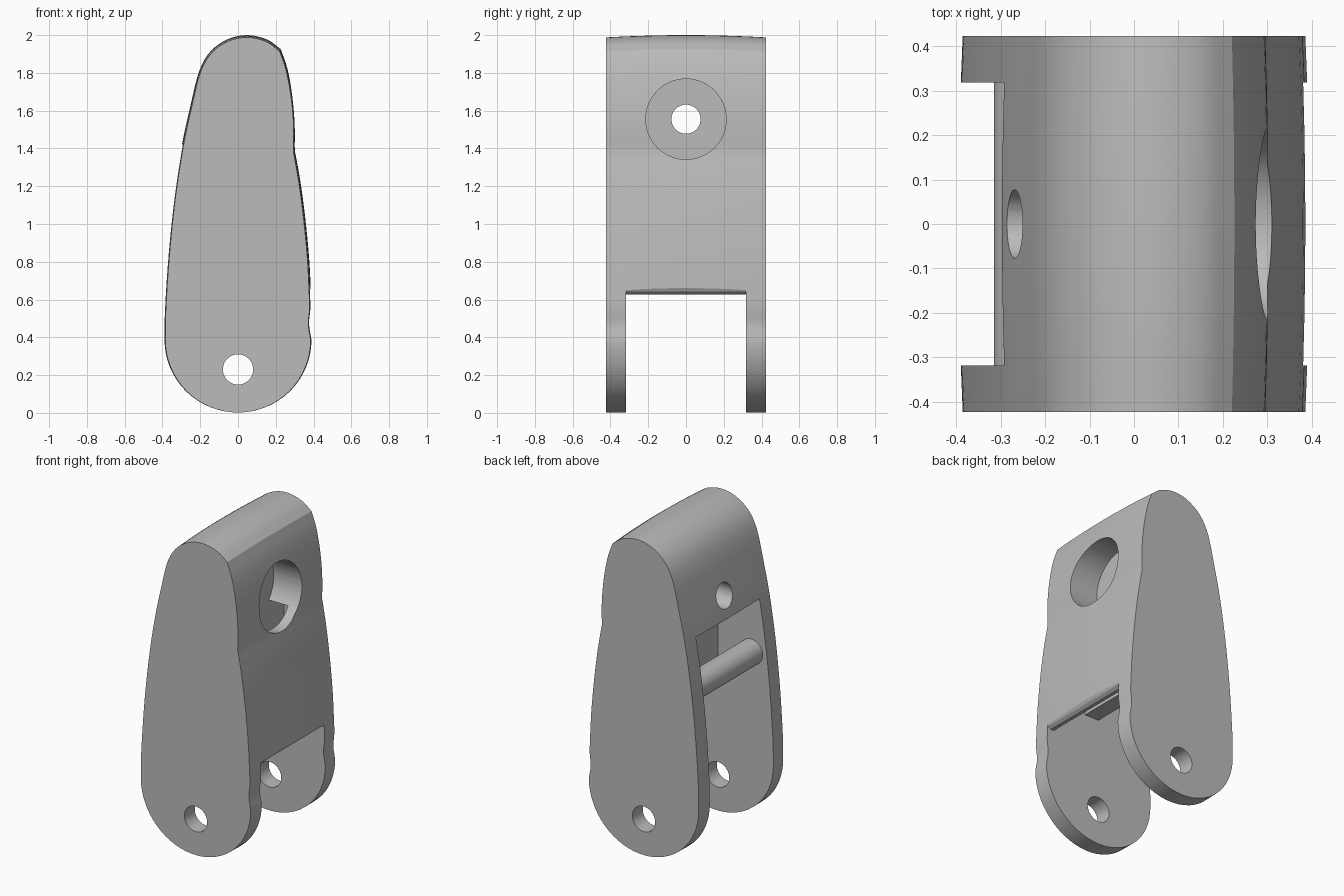
import bpy, bmesh, math
from mathutils import Vector

if "Cube" in bpy.data.objects:
    bpy.data.objects.remove(bpy.data.objects["Cube"])

HALF = 0.4225   # half of overall thickness
GAP = 0.318     # half of the space between the cheeks

grey = bpy.data.materials.new("plain grey")
grey.diffuse_color = (0.5, 0.5, 0.5, 1)
grey.use_nodes = True
grey.node_tree.nodes["Principled BSDF"].inputs["Base Color"].default_value = grey.diffuse_color


def smooth_path(pts, n=4):
    """Open Catmull-Rom curve through 2D points."""
    p = [Vector(q) for q in pts]
    p = [2 * p[0] - p[1]] + p + [2 * p[-1] - p[-2]]
    out = []
    for i in range(1, len(p) - 2):
        a, b, c, d = p[i - 1:i + 3]
        for k in range(n):
            t = k / n
            out.append(0.5 * (2 * b + (c - a) * t + (2 * a - 5 * b + 4 * c - d) * t * t
                              + (3 * b - a - 3 * c + d) * t ** 3))
    return out + [p[-2]]


def loft(name, stations):
    """Close a stack of equal rings of 3D points into a solid."""
    bm = bmesh.new()
    rings = [[bm.verts.new(p) for p in ring] for ring in stations]
    n = len(rings[0])
    for r, s in zip(rings, rings[1:]):
        for i in range(n):
            j = (i + 1) % n
            bm.faces.new((r[i], r[j], s[j], s[i]))
    bm.faces.new(rings[0])
    bm.faces.new(rings[-1])
    bmesh.ops.recalc_face_normals(bm, faces=bm.faces)
    mesh = bpy.data.meshes.new(name)
    bm.to_mesh(mesh)
    bm.free()
    mesh.materials.append(grey)
    ob = bpy.data.objects.new(name, mesh)
    bpy.context.collection.objects.link(ob)
    return ob


def rod(name, axis, u, z, r, lo, hi, n=48):
    """Round bar along x or y, centred at (u, z) across its axis."""
    def ring(h):
        pts = []
        for k in range(n):
            a = 2 * math.pi * k / n
            c, s = u + r * math.cos(a), z + r * math.sin(a)
            pts.append((h, c, s) if axis == "x" else (c, h, s))
        return pts
    return loft(name, [ring(lo), ring(hi)])


def cut(target, cutter):
    cutter.hide_render = True
    mod = target.modifiers.new("cut", "BOOLEAN")
    mod.operation = "DIFFERENCE"
    mod.solver = "EXACT"
    mod.object = cutter
    bpy.context.view_layer.objects.active = target
    bpy.ops.object.modifier_apply(modifier=mod.name)
    bpy.data.objects.remove(cutter)


def shade(ob):
    bpy.ops.object.select_all(action="DESELECT")
    ob.select_set(True)
    bpy.context.view_layer.objects.active = ob
    bpy.ops.object.shade_smooth_by_angle(angle=math.radians(25))


# Side outline: rounded foot, back, domed top, stepped front
foot = [Vector((0.385 * math.cos(a), 0.387 + 0.385 * math.sin(a)))
        for a in (-math.pi * k / 32 for k in range(33))]
back = smooth_path([(-0.385, 0.387), (-0.382, 0.55), (-0.362, 0.85), (-0.33, 1.15),
                    (-0.288, 1.42), (-0.245, 1.62), (-0.2, 1.8), (-0.14, 1.905),
                    (-0.05, 1.968), (0.05, 1.988), (0.15, 1.965), (0.22, 1.915)])
front = smooth_path([(0.22, 1.915), (0.253, 1.82), (0.28, 1.68), (0.294, 1.53), (0.294, 1.38)])
lower = smooth_path([(0.294, 1.38), (0.322, 1.22), (0.347, 1.03), (0.367, 0.82),
                     (0.376, 0.65), (0.379, 0.55), (0.372, 0.47), (0.385, 0.387)])
outline = foot + back[1:] + front[1:] + lower[1:-1]

# Body, slightly crowned across its thickness
body_rings = []
for y in (-HALF, -0.318, -0.21, -0.1, 0, 0.1, 0.21, 0.318, HALF):
    k = 1 - (y / HALF) ** 2
    body_rings.append([(p.x * (1 + 0.025 * k), y, p.y + 0.006 * k * (p.y - 0.0) * (p.y > 0.4))
                       for p in outline])
body = loft("lever_body", body_rings)

# Space between the cheeks: rear window, middle web, front wall with rounded lip
space = [(-1, 1.42), (0, 1.42), (0, 0.82), (0.1, 0.82), (0.1, 1.42), (0.235, 1.42),
         (0.27, 1.15), (0.3, 0.85), (0.305, 0.675), (0.314, 0.647), (0.333, 0.629),
         (0.357, 0.627), (0.376, 0.642), (0.392, 0.675), (1, 0.675), (1, -0.5), (-1, -0.5)]
cut(body, loft("space_cutter", [[(x, y, z) for x, z in space] for y in (-GAP, GAP)]))

# Pivot hole, wide front bore and narrow through hole
cut(body, rod("pivot_cutter", "y", 0, 0.23, 0.08, -1, 1))
cut(body, rod("bore_cutter", "x", 0, 1.555, 0.213, 0.1005, 1, 64))
cut(body, rod("through_cutter", "x", 0, 1.555, 0.077, -1, 0.5))
shade(body)

# Cross pin joining the cheeks
pin = rod("cross_pin", "y", -0.235, 1.07, 0.08, -GAP - 0.002, GAP + 0.002)
shade(pin)
